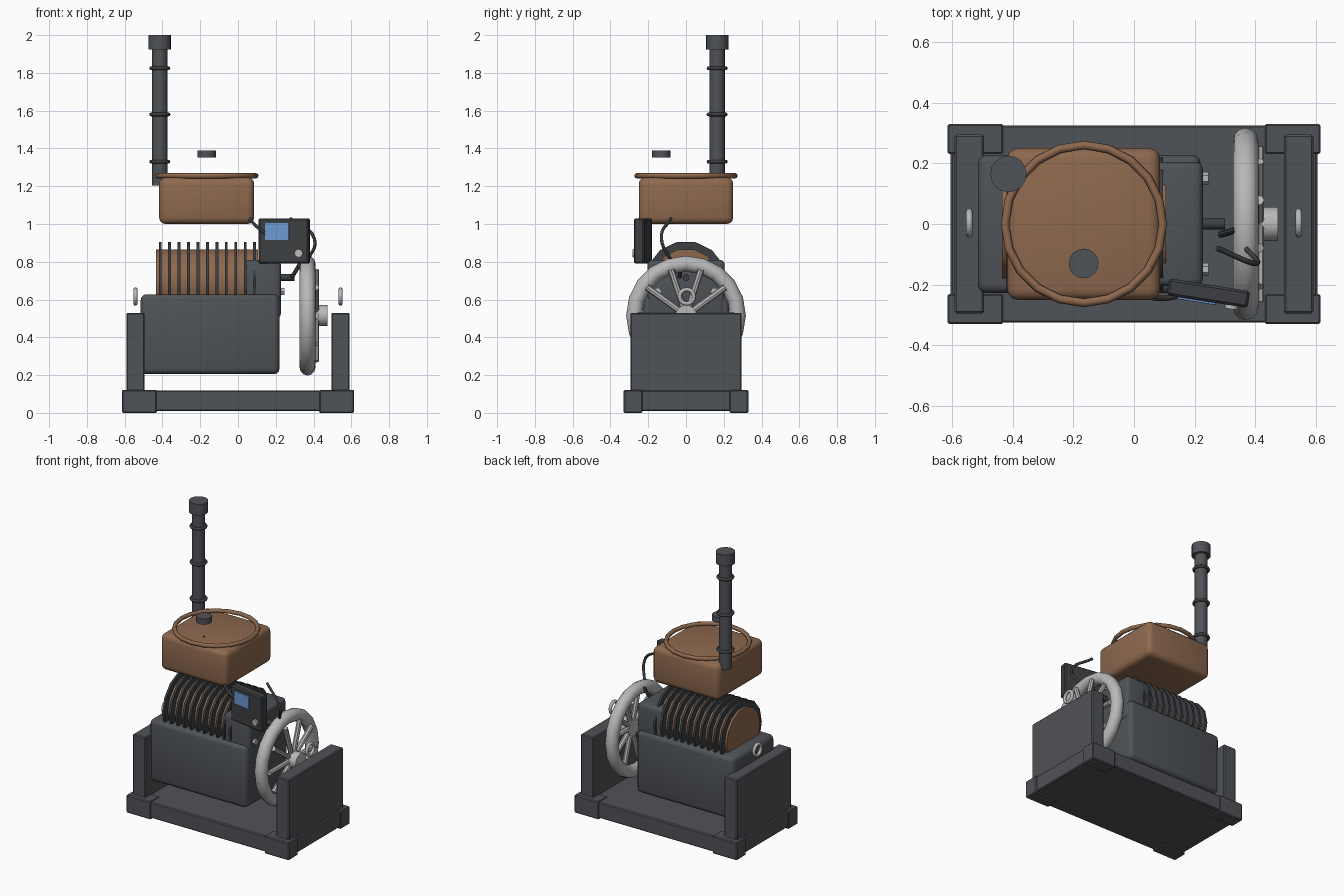
import bpy, math
from mathutils import Vector

if "Cube" in bpy.data.objects:
    bpy.data.objects.remove(bpy.data.objects["Cube"])

def material(name, rgb):
    m = bpy.data.materials.new(name)
    m.diffuse_color = (*rgb, 1)
    m.use_nodes = True
    m.node_tree.nodes["Principled BSDF"].inputs["Base Color"].default_value = m.diffuse_color
    return m

SLATE = material("slate grey", (0.078, 0.085, 0.095))
DARK = material("dark grey", (0.045, 0.049, 0.054))
BROWN = material("copper brown", (0.27, 0.14, 0.076))
STEEL = material("light steel", (0.48, 0.48, 0.48))
BLUE = material("screen blue", (0.15, 0.32, 0.65))
ALONG_X = (0, math.pi / 2, 0)

def finish(name, mat, smooth=True):
    o = bpy.context.object
    o.name = name
    o.data.materials.append(mat)
    if smooth:
        bpy.ops.object.shade_smooth_by_angle(angle=math.radians(35))
    return o

def box(name, lo, hi, mat, bevel=0.006, seg=1, rot_z=0.0):
    lo, hi = Vector(lo), Vector(hi)
    bpy.ops.mesh.primitive_cube_add(size=1, location=(lo + hi) / 2, rotation=(0, 0, rot_z))
    o = bpy.context.object
    o.scale = hi - lo
    bpy.ops.object.transform_apply(location=False, rotation=False, scale=True)
    m = o.modifiers.new("bevel", 'BEVEL')
    m.width, m.segments = bevel, seg
    bpy.ops.object.modifier_apply(modifier="bevel")
    return finish(name, mat)

def cyl(name, loc, r, depth, mat, sides=16, rot=(0, 0, 0)):
    bpy.ops.mesh.primitive_cylinder_add(vertices=sides, radius=r, depth=depth, location=loc, rotation=rot)
    return finish(name, mat)

def rod(name, a, b, r, mat, sides=8):
    a, b = Vector(a), Vector(b)
    d = b - a
    return cyl(name, (a + b) / 2, r, d.length, mat, sides, d.to_track_quat('Z', 'Y').to_euler())

def ring(name, loc, major, minor, mat, seg=20, rot=(0, 0, 0), minor_seg=8):
    bpy.ops.mesh.primitive_torus_add(location=loc, rotation=rot, major_radius=major, minor_radius=minor,
                                     major_segments=seg, minor_segments=minor_seg)
    o = finish(name, mat, False)
    bpy.ops.object.shade_smooth()
    return o

def cable(name, pts, r, mat):
    c = bpy.data.curves.new(name, 'CURVE')
    c.dimensions = '3D'
    c.bevel_depth, c.bevel_resolution, c.resolution_u = r, 1, 6
    c.use_fill_caps = True
    s = c.splines.new('BEZIER')
    s.bezier_points.add(len(pts) - 1)
    for p, co in zip(s.bezier_points, pts):
        p.co = co
        p.handle_left_type = p.handle_right_type = 'AUTO'
    c.materials.append(mat)
    o = bpy.data.objects.new(name, c)
    bpy.context.collection.objects.link(o)

# Base plate, corner feet, end panels with lifting rings
box("base_plate", (-0.605, -0.325, 0.01), (0.605, 0.325, 0.118), SLATE)
for sx in (-1, 1):
    for sy in (-1, 1):
        xs, ys = sorted((sx * 0.43, sx * 0.615)), sorted((sy * 0.23, sy * 0.33))
        box("corner_foot", (xs[0], ys[0], 0), (xs[1], ys[1], 0.122), SLATE)
    cx = sx * 0.543
    box("end_panel", (cx - 0.048, -0.295, 0.11), (cx + 0.048, 0.295, 0.53), SLATE)
    ring("lifting_ring", (cx, 0.004, 0.616), 0.038, 0.011, STEEL, 16, ALONG_X)

# Engine block and gearbox
box("engine_block", (-0.515, -0.228, 0.205), (0.22, 0.228, 0.628), SLATE, 0.03, 3)
box("gearbox", (0.035, -0.205, 0.5), (0.227, 0.205, 0.81), SLATE, 0.025, 3)
for y in (-0.15, 0.15):
    cyl("gearbox_bolt", (0.23, y, 0.643), 0.021, 0.03, STEEL, 6, ALONG_X)

# Finned cylinder
cyl("cylinder_barrel", (-0.165, 0, 0.69), 0.18, 0.54, BROWN, 14, ALONG_X)
for i in range(11):
    cyl("cooling_fin", (-0.412 + 0.05 * i, 0, 0.69), 0.22, 0.015, DARK, 14, ALONG_X)

# Fuel tank with rim, pin and floating cap
box("fuel_tank", (-0.418, -0.25, 1.0), (0.086, 0.25, 1.247), BROWN, 0.035, 3)
ring("tank_rim", (-0.165, 0, 1.255), 0.26, 0.014, BROWN, 20)
cyl("filler_pin", (-0.165, -0.13, 1.245), 0.006, 0.012, DARK, 8)
cyl("tank_cap", (-0.166, -0.13, 1.371), 0.049, 0.038, SLATE)

# Exhaust stack
EX, EY = -0.414, 0.165
cyl("exhaust_pipe", (EX, EY, 1.58), 0.041, 0.75, SLATE)
cyl("exhaust_cap", (EX, EY, 1.962), 0.06, 0.076, SLATE)
for z in (1.33, 1.58, 1.825):
    ring("exhaust_band", (EX, EY, z), 0.046, 0.01, DARK, 16)

# Flywheel: rim, hub, spokes
WZ = 0.515
ring("flywheel_rim", (0.368, 0, WZ), 0.275, 0.042, STEEL, 20, ALONG_X, 12)
cyl("flywheel_hub", (0.435, 0, WZ), 0.056, 0.08, STEEL, 16, ALONG_X)
for i in range(10):
    a = math.tau * i / 10
    c, s = math.cos(a), math.sin(a)
    rod("flywheel_spoke", (0.412, 0.03 * c, WZ + 0.03 * s), (0.412, 0.255 * c, WZ + 0.255 * s), 0.017, STEEL)

# Drive shaft stub and lever
cyl("shaft_stub", (0.255, 0, 0.717), 0.018, 0.09, DARK, 12, ALONG_X)
rod("lever_arm", (0.285, -0.035, 0.717), (0.335, -0.02, 0.80), 0.011, DARK)

# Control box, turned slightly about z, with screen and knob
TILT = math.radians(-9)
CX, CY = 0.245, -0.228
def on_box(x, y, z):
    return Vector((CX + x * math.cos(TILT) - y * math.sin(TILT),
                   CY + x * math.sin(TILT) + y * math.cos(TILT), z))
def tilted_box(name, center, size, mat, bevel):
    c, h = on_box(*center), Vector(size) / 2
    box(name, c - h, c + h, mat, bevel, 1, TILT)
tilted_box("control_box", (0, 0, 0.91), (0.27, 0.056, 0.24), DARK, 0.008)
tilted_box("control_screen", (-0.034, -0.031, 0.96), (0.128, 0.008, 0.09), BLUE, 0.001)
rod("control_knob", on_box(0.083, -0.02, 0.845), on_box(0.083, -0.04, 0.845), 0.022, STEEL, 12)

# Cables
cable("tank_cable", [(0.06, -0.243, 1.03), (0.1, -0.245, 0.985), (0.16, -0.235, 0.94)], 0.009, DARK)
cable("control_cable", [(0.275, -0.08, 1.03), (0.405, -0.13, 0.92), (0.365, -0.075, 0.80)], 0.009, DARK)
